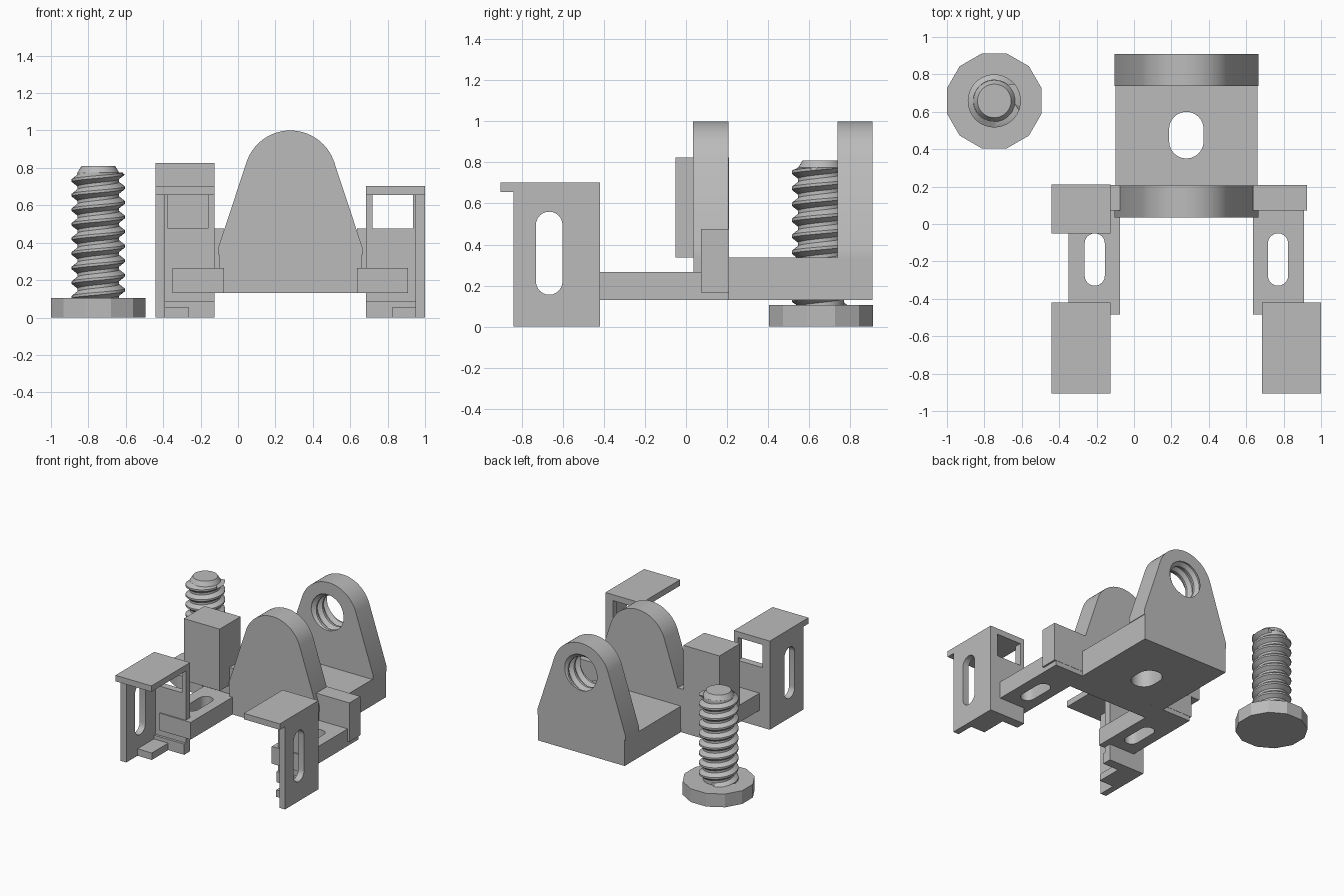
import bpy, bmesh
from math import sin, cos, pi, radians
from mathutils import Matrix, Vector

if "Cube" in bpy.data.objects:
    bpy.data.objects.remove(bpy.data.objects["Cube"], do_unlink=True)

grey = bpy.data.materials.new("plain grey")
grey.use_nodes = True
grey.diffuse_color = (0.5, 0.5, 0.5, 1)
grey.node_tree.nodes["Principled BSDF"].inputs["Base Color"].default_value = (0.5, 0.5, 0.5, 1)

MID = 0.28  # mirror plane of the bracket


def finish(name, bm):
    bmesh.ops.recalc_face_normals(bm, faces=bm.faces)
    mesh = bpy.data.meshes.new(name)
    bm.to_mesh(mesh)
    bm.free()
    mesh.materials.append(grey)
    obj = bpy.data.objects.new(name, mesh)
    bpy.context.collection.objects.link(obj)
    return obj


def activate(obj):
    bpy.ops.object.select_all(action='DESELECT')
    obj.select_set(True)
    bpy.context.view_layer.objects.active = obj


def smooth(obj):
    activate(obj)
    bpy.ops.object.shade_smooth_by_angle(angle=radians(25))


def box(name, xs, ys, zs):
    bm = bmesh.new()
    bmesh.ops.create_cube(bm, size=1)
    for v in bm.verts:
        for i, span in enumerate((xs, ys, zs)):
            v.co[i] = sum(span) / 2 + v.co[i] * abs(span[1] - span[0])
    return finish(name, bm)


def prism(name, points, axis, lo, hi):
    """Extrude a 2D outline along one axis."""
    bm = bmesh.new()

    def place(p):
        co = list(p)
        co.insert(axis, lo)
        return bm.verts.new(co)
    face = bm.faces.new([place(p) for p in points])
    moved = bmesh.ops.extrude_face_region(bm, geom=[face])["geom"]
    shift = Vector((0, 0, 0))
    shift[axis] = hi - lo
    bmesh.ops.translate(bm, vec=shift, verts=[g for g in moved if isinstance(g, bmesh.types.BMVert)])
    return finish(name, bm)


def arc(cx, cy, r, start, end, n):
    return [(cx + r * cos(radians(start + (end - start) * i / n)),
             cy + r * sin(radians(start + (end - start) * i / n))) for i in range(n + 1)]


def slot(cx, lo, hi, width):
    """Rounded slot outline, long along its second coordinate."""
    r = width / 2
    return arc(cx, hi - r, r, 0, 180, 12) + arc(cx, lo + r, r, 180, 360, 12)


def cut(obj, cutter):
    cutter.hide_render = True
    mod = obj.modifiers.new("cut", 'BOOLEAN')
    mod.operation = 'DIFFERENCE'
    mod.solver = 'EXACT'
    mod.object = cutter
    activate(obj)
    bpy.ops.object.modifier_apply(modifier=mod.name)
    bpy.data.objects.remove(cutter, do_unlink=True)


def thread(name, core, crest, z0, z1, pitch, n=36):
    """Closed rod with a helical ridge, swept along z."""
    profile = [(0, core), (0.22, core), (0.52, crest), (0.7, crest), (1, core)]
    bm = bmesh.new()
    rings = []
    for s in range(-n, int((z1 - z0) / pitch * n) + n + 1):
        a = 2 * pi * (s % n) / n
        row = []
        for t, r in profile:
            z = z0 + (s / n + t) * pitch
            if not z0 < z < z1:
                z, r = min(max(z, z0), z1), core
            row.append(bm.verts.new((r * cos(a), r * sin(a), z)))
        rings.append(row)
    for a, b in zip(rings, rings[1:]):
        for i in range(len(profile) - 1):
            bm.faces.new((a[i], b[i], b[i + 1], a[i + 1]))
    bmesh.ops.remove_doubles(bm, verts=bm.verts, dist=0.0002)
    bmesh.ops.holes_fill(bm, edges=[e for e in bm.edges if e.is_boundary], sides=0)
    return finish(name, bm)


def cone(name, r1, r2, z0, z1, sides, turn=0):
    bm = bmesh.new()
    bmesh.ops.create_cone(bm, cap_ends=True, segments=sides, radius1=r1, radius2=r2, depth=z1 - z0,
                          matrix=Matrix.Translation((0, 0, (z0 + z1) / 2)) @ Matrix.Rotation(turn, 4, 'Z'))
    return finish(name, bm)


# Loose screw
for part in (cone("screw_head", 0.262, 0.262, 0, 0.105, 12, pi / 12),
             thread("screw_thread", 0.112, 0.142, 0.1, 0.775, 0.078),
             cone("screw_tip", 0.114, 0.09, 0.77, 0.81, 36)):
    part.location = (-0.747, 0.658, 0)
    smooth(part)

# Base block with slot, and its narrower front end
base = box("base_block", (MID - 0.38, MID + 0.38), (0.2, 0.91), (0.13, 0.336))
cut(base, prism("slot_cutter", slot(MID, 0.35, 0.6, 0.185), 2, 0, 0.5))
smooth(base)
box("base_front", (MID - 0.38, MID + 0.38), (0.037, 0.206), (0.13, 0.336))

# Rounded upright ears
outline = [(MID - 0.385, 0.335), (MID + 0.385, 0.335), (MID + 0.385, 0.375)]
outline += arc(MID, 0.753, 0.247, 18.2, 161.8, 28) + [(MID - 0.385, 0.375)]
front_ear = prism("front_ear", outline, 1, 0.035, 0.207)
back_ear = prism("back_ear", outline, 1, 0.738, 0.91)

# Threaded hole in the back ear
tap = thread("hole_cutter", 0.128, 0.156, -0.15, 0.15, 0.078)
tap.data.transform(Matrix.Translation((MID, 0.824, 0.753)) @ Matrix.Rotation(pi / 2, 4, 'X'))
cut(back_ear, tap)
smooth(front_ear)
smooth(back_ear)

# Arms, tabs and legs, mirrored about the middle
for side, label in ((-1, "right"), (1, "left")):
    def across(a, b):
        return sorted((MID + side * a, MID + side * b))

    arm = box(label + "_arm", across(0.355, 0.63), (-0.485, 0.207), (0.13, 0.266))
    cut(arm, prism("slot_cutter", slot(MID + side * 0.49, -0.33, -0.05, 0.108), 2, 0, 0.5))
    smooth(arm)
    box(label + "_tab", across(0.355, 0.645), (0.072, 0.209), (0.167, 0.475))

    wall = box(label + "_leg_wall", across(0.67, 0.72), (-0.84, -0.42), (0, 0.66))
    low, high = across(0.6, 0.8)
    cut(wall, prism("slot_cutter", slot(-0.667, 0.155, 0.56, 0.13), 0, low, high))
    smooth(wall)

    panel = box(label + "_leg_panel", across(0.405, 0.68), (-0.475, -0.42), (0, 0.66))
    cut(panel, box("window_cutter", across(0.44, 0.655), (-0.6, -0.3), (0.475, 0.655)))
    box(label + "_leg_top", across(0.405, 0.72), (-0.905, -0.42), (0.655, 0.702))
    box(label + "_leg_strip", across(0.405, 0.68), (-0.495, -0.47), (0, 0.085))
    box(label + "_leg_ledge", across(0.545, 0.68), (-0.7, -0.48), (0, 0.055))

# Tall block on one side only
box("tall_block", (-0.44, -0.125), (-0.05, 0.21), (0.336, 0.825))
